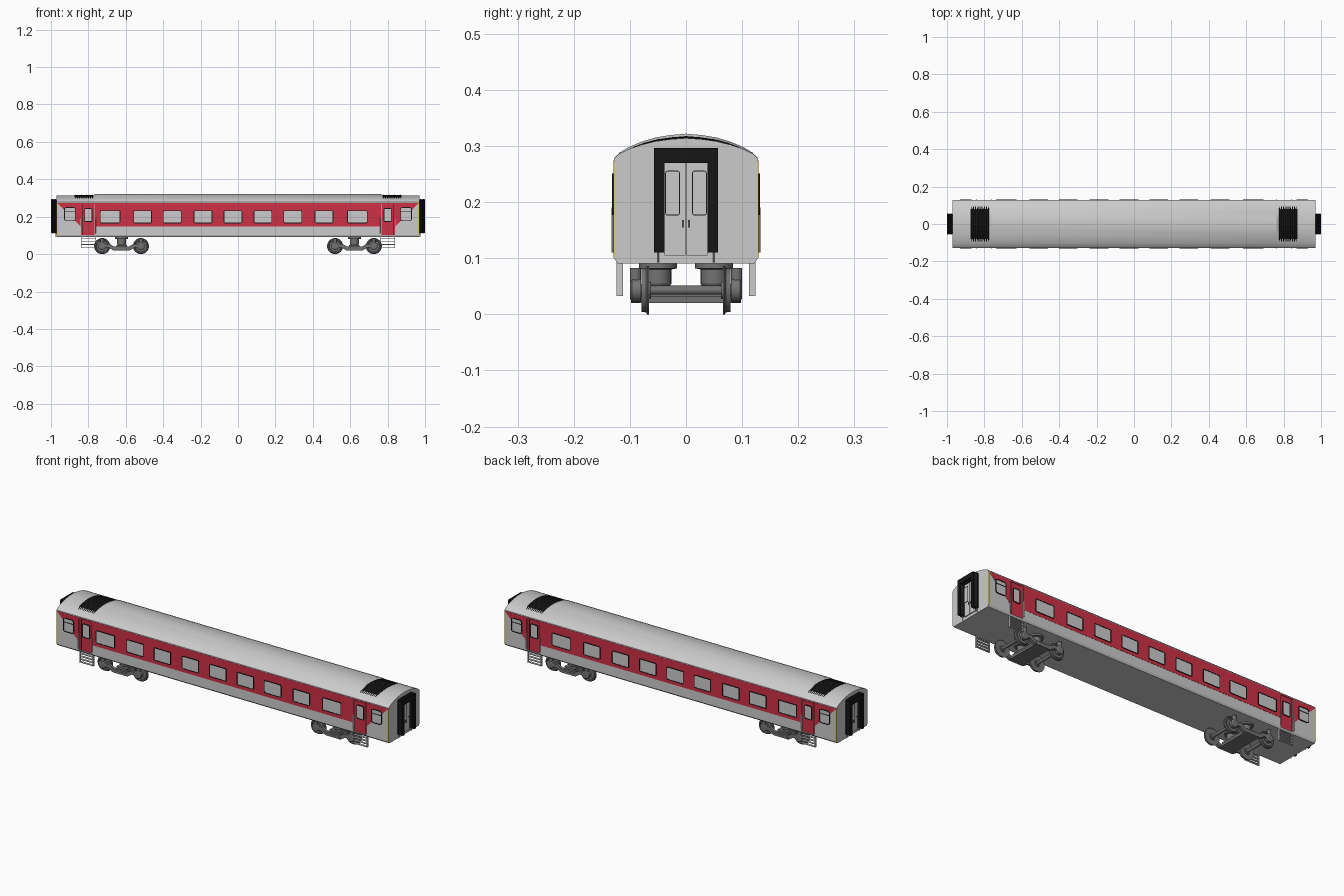
import bpy, bmesh, math
from mathutils import Vector

if "Cube" in bpy.data.objects:
    bpy.data.objects.remove(bpy.data.objects["Cube"])


def material(name, rgb):
    m = bpy.data.materials.new(name)
    m.diffuse_color = (*rgb, 1)
    m.use_nodes = True
    m.node_tree.nodes["Principled BSDF"].inputs["Base Color"].default_value = m.diffuse_color
    return m


RED = material("red_paint", (0.62, 0.03, 0.06))
BLACK = material("black_rubber", (0.008, 0.008, 0.008))
YELLOW = material("yellow_paint", (0.7, 0.62, 0.03))
DARK = material("dark_metal", (0.17, 0.17, 0.17))


def finish(name, bm, mat=None, mirror=""):
    bmesh.ops.recalc_face_normals(bm, faces=bm.faces)
    me = bpy.data.meshes.new(name)
    bm.to_mesh(me)
    bm.free()
    ob = bpy.data.objects.new(name, me)
    bpy.context.collection.objects.link(ob)
    if mat:
        me.materials.append(mat)
    if mirror:
        mod = ob.modifiers.new("mirror", 'MIRROR')
        mod.use_axis = ("x" in mirror, "y" in mirror, False)
        mod.use_mirror_merge = False
    return ob


def place(axis, u, v, d):
    return Vector((u, d, v)) if axis == "y" else Vector((d, u, v))


def skin(bm, loops, closed=False):
    """Join equal-length vertex loops; cap the ends unless closed."""
    n = len(loops[0])
    pairs = list(zip(loops, loops[1:])) + ([(loops[-1], loops[0])] if closed else [])
    for a, b in pairs:
        for i in range(n):
            bm.faces.new((a[i], a[(i + 1) % n], b[(i + 1) % n], b[i]))
    if not closed:
        bm.faces.new(loops[0])
        bm.faces.new(loops[-1])


def loft(name, stations, axis, mat=None, mirror=""):
    bm = bmesh.new()
    skin(bm, [[bm.verts.new(place(axis, u, v, d)) for u, v in pts] for d, pts in stations])
    return finish(name, bm, mat, mirror)


def prism(name, pts, d0, d1, axis, mat=None, mirror=""):
    return loft(name, [(d0, pts), (d1, pts)], axis, mat, mirror)


def rect(u0, u1, v0, v1):
    return [(u0, v0), (u1, v0), (u1, v1), (u0, v1)]


def box(name, x, y, z, mat=None, mirror=""):
    return prism(name, rect(*x, *z), *y, "y", mat, mirror)


def rounded(u0, u1, v0, v1, r):
    pts = []
    for k, (cu, cv) in enumerate([(u1 - r, v1 - r), (u0 + r, v1 - r), (u0 + r, v0 + r), (u1 - r, v0 + r)]):
        for j in range(4):
            a = math.radians(90 * k + 30 * j)
            pts.append((cu + r * math.cos(a), cv + r * math.sin(a)))
    return pts


def window(name, u0, u1, v0, v1, d, out, axis, mirror, r=0.008, t=0.004):
    """Black ring frame standing out from the wall, with a pane inside."""
    outer = rounded(u0, u1, v0, v1, r)
    inner = rounded(u0 + t, u1 - t, v0 + t, v1 - t, r * 0.6)
    bm = bmesh.new()
    skin(bm, [[bm.verts.new(place(axis, u, v, dd)) for u, v in p]
              for p, dd in ((outer, d), (outer, d + out), (inner, d + out), (inner, d))], True)
    finish(name + "_frame", bm, BLACK, mirror)
    prism(name + "_glass", inner, d, d + out * 0.5, axis, None, mirror)


def lathe(name, profile, cx, cz, mat=None, mirror="", seg=28, axis="y", cy=0):
    """Turn (radius, distance) points around a y axis, or a z axis."""
    loops = []
    bm = bmesh.new()
    for r, d in profile:
        ring = []
        for i in range(seg):
            a = 2 * math.pi * i / seg
            c, s = r * math.cos(a), r * math.sin(a)
            ring.append(bm.verts.new((cx + c, d, cz + s) if axis == "y" else (cx + c, cy + s, d)))
        loops.append(ring)
    skin(bm, loops)
    return finish(name, bm, mat, mirror)


# Body shell: the roof is higher between the two end sections
ROOF = [(0.128, 0.278), (0.119, 0.288), (0.102, 0.298), (0.08, 0.3075), (0.055, 0.315), (0.028, 0.3195), (0, 0.322)]


def roof(scale, lift=0, limit=1):
    half = [(y, 0.278 + (z - 0.278) * scale + lift) for y, z in ROOF if y < limit]
    return half + [(-y, z) for y, z in half[-2::-1]]


def section(scale):
    return [(-0.128, 0.1), (-0.122, 0.091), (0.122, 0.091), (0.128, 0.1)] + roof(scale)


LOW = 0.82
body = loft("body_shell", [(-0.97, section(LOW)), (-0.775, section(LOW)), (-0.762, section(1)),
                           (0.762, section(1)), (0.775, section(LOW)), (0.97, section(LOW))], "x")

# Entrance recesses cut from the body
for sx in (-1, 1):
    for sy in (-1, 1):
        a, b = sorted((sx * 0.765, sx * 0.84))
        c, d = sorted((sy * 0.121, sy * 0.15))
        cutter = box("door_cutter", (a, b), (c, d), (0.1, 0.272))
        cutter.hide_render = True
        mod = body.modifiers.new("recess", 'BOOLEAN')
        mod.operation, mod.object, mod.solver = 'DIFFERENCE', cutter, 'EXACT'
bpy.context.view_layer.objects.active = body
for mod in list(body.modifiers):
    cutter = mod.object
    bpy.ops.object.modifier_apply(modifier=mod.name)
    bpy.data.objects.remove(cutter)

# Red livery, modelled on the front side and mirrored
WALL = -0.1275
prism("red_band", rect(-0.765, 0.765, 0.148, 0.274), WALL, -0.129, "y", RED, "y")
prism("red_end_wedge", [(0.968, 0.274), (0.84, 0.274), (0.84, 0.148)], WALL, -0.129, "y", RED, "xy")
prism("red_door_header", rect(0.765, 0.84, 0.268, 0.274), WALL, -0.129, "y", RED, "xy")
box("corner_stripe", (0.963, 0.9705), (-0.129, -0.1275), (0.1, 0.272), YELLOW, "xy")

# Saloon windows
for x in (-0.684, -0.51, -0.352, -0.187, -0.027, 0.133, 0.293, 0.46, 0.638):
    w = 0.055 if abs(x) > 0.6 else 0.05
    window("saloon_window", x - w, x + w, 0.165, 0.234, -0.1285, -0.0025, "y", "y", 0.006)

# End windows with a vent bar
window("end_window", 0.868, 0.93, 0.177, 0.251, -0.1275, -0.004, "y", "xy", 0.012)
box("end_window_bar", (0.871, 0.927), (-0.131, -0.128), (0.226, 0.229), BLACK, "xy")

# Entrance doors, handrails and steps
box("entrance_door", (0.766, 0.839), (-0.123, -0.12), (0.101, 0.271), RED, "xy")
window("door_window", 0.779, 0.822, 0.172, 0.246, -0.123, -0.003, "y", "xy", 0.006)
box("door_seam", (0.829, 0.831), (-0.1235, -0.1225), (0.101, 0.271), BLACK, "xy")
for x in (0.762, 0.843):
    lathe("handrail", [(0.002, 0.11), (0.002, 0.19)], x, 0, None, "xy", 8, "z", -0.1305)
for x in (0.76, 0.837):
    box("step_post", (x, x + 0.003), (-0.124, -0.112), (0.033, 0.095), None, "xy")
for z in (0.035, 0.05, 0.065, 0.08):
    box("step_tread", (0.76, 0.84), (-0.124, -0.112), (z, z + 0.003), None, "xy")

# Ribbed black roof panels
stations = []
for i in range(11):
    x = 0.776 + i * 0.0098
    for dx, up in ((0, 0.002), (0.003, 0.0035), (0.006, 0.002)):
        if x + dx <= 0.8745:
            top = [(y * 0.93, z) for y, z in roof(LOW, up, 0.11)]
            stations.append((x + dx, top + [(top[-1][0], 0.285), (top[0][0], 0.285)]))
loft("roof_panel", stations, "x", BLACK, "x")


# Gangway bellows: arch with folds
def arch(o):
    w, i, b = 0.0555 + o, 0.0395 - o, 0.112 - o
    return [(-w, b), (-w, 0.2945 + o), (w, 0.2945 + o), (w, b), (i, b), (i, 0.2715 - o), (-i, 0.2715 - o), (-i, b)]


folds = [(0.968 + 0.004 * k, arch(0.0015 if k % 2 == 0 else -0.002)) for k in range(9)]
loft("gangway_bellows", folds, "x", BLACK, "x")
lathe("bellows_foot", [(0.002, 0.092), (0.002, 0.115)], 0.975, 0, None, "xy", 8, "z", -0.05)

# Gangway doors
prism("gangway_door", rect(-0.0385, -0.0007, 0.105, 0.27), 0.969, 0.975, "x", None, "xy")
window("gangway_window", -0.037, -0.011, 0.176, 0.256, 0.975, 0.002, "x", "xy", 0.004, 0.0015)
box("gangway_handle", (0.975, 0.98), (-0.007, -0.004), (0.155, 0.168), DARK, "xy")

# Bogies: one corner set modelled at +x and mirrored
C = 0.6225
for x in (C - 0.1035, C + 0.1035):
    lathe("wheel", [(0.014, -0.062), (0.016, -0.066), (0.034, -0.0665), (0.043, -0.0655), (0.043, -0.069),
                    (0.0395, -0.071), (0.0385, -0.079), (0.033, -0.079), (0.03, -0.074), (0.013, -0.074),
                    (0.011, -0.08)], x, 0.043, DARK, "xy", 32)
    lathe("axle", [(0.008, -0.09), (0.008, 0.09)], x, 0.043, DARK, "x", 16)
    lathe("axle_box", [(0.021, -0.08), (0.021, -0.096), (0.015, -0.1), (0.006, -0.1)], x, 0.043, DARK, "xy", 20)
    lathe("primary_spring", [(0.01, 0.055), (0.01, 0.083)], x, 0, DARK, "xy", 14, "z", -0.09)

half = [(0, 0.04), (0.04, 0.04), (0.062, 0.054), (0.12, 0.054), (0.12, 0.036), (0.07, 0.036), (0.045, 0.02), (0, 0.02)]
prism("bogie_side_frame", [(C + x, z) for x, z in half] + [(C - x, z) for x, z in half[-2:0:-1]],
      -0.083, -0.097, "y", DARK, "xy")
box("bogie_cross_beam", (C - 0.028, C + 0.028), (-0.085, 0.085), (0.032, 0.05), DARK, "x")
box("bogie_lower_plank", (C - 0.04, C + 0.04), (-0.098, 0.098), (0.02, 0.032), DARK, "x")
lathe("air_spring", [(0.02, 0.048), (0.024, 0.055), (0.024, 0.08), (0.034, 0.082), (0.034, 0.092)],
      C, 0, DARK, "xy", 20, "z", -0.05)

# Smooth rounded surfaces, keep hard edges
bpy.ops.object.select_all(action='SELECT')
bpy.context.view_layer.objects.active = body
bpy.ops.object.shade_smooth_by_angle(angle=math.radians(25))
